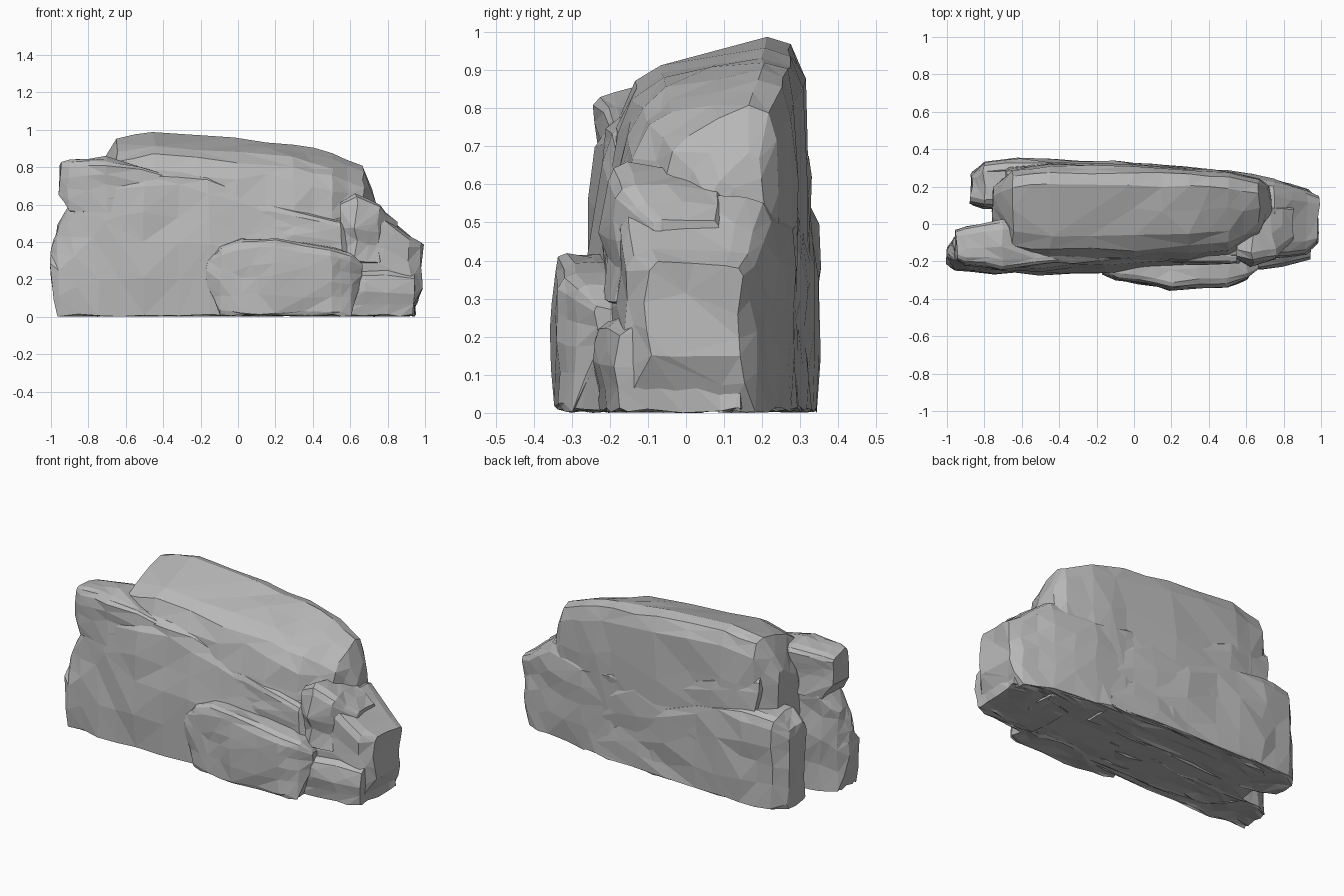
import bpy
import bmesh
import random
from math import copysign, cos, pi, sin
from mathutils import Vector, noise

random.seed(4)
cube = bpy.data.objects.get("Cube")
if cube:
    bpy.data.objects.remove(cube, do_unlink=True)

# One stone colour
stone = bpy.data.materials.new("grey stone")
stone.use_nodes = True
GREY = (0.48, 0.48, 0.48, 1)
stone.diffuse_color = GREY
stone.node_tree.nodes["Principled BSDF"].inputs["Base Color"].default_value = GREY

SIDES = 14


def soften(value):
    """Push a sine or cosine outwards, turning a circle into a blunt block."""
    return copysign(abs(value) ** 0.35, value)


def section(front, back, low, high, lean, tilt):
    """Blunt outline whose front leans back and whose top tilts to the front."""
    outline = []
    for i in range(SIDES):
        angle = 2 * pi * i / SIDES
        across, up = soften(cos(angle)), soften(sin(angle))
        if up < 0:
            up = max(up * 1.3, -1)
        y = (front + back) / 2 + across * (back - front) / 2
        z = (low + high) / 2 + up * (high - low) / 2
        if up > 0 and across < 0:
            y += lean * up
        if up > 0.5:
            z -= tilt * (1 - across) / 2
        outline.append((y, z))
    return outline


def carve(bm, rough):
    """Break the surface into facets with chisel marks along the strata."""
    long_edges = [e for e in bm.edges if e.calc_length() > 0.1]
    bmesh.ops.subdivide_edges(bm, edges=long_edges, cuts=1)
    bmesh.ops.triangulate(bm, faces=bm.faces)
    seed = Vector((random.uniform(0, 9), random.uniform(0, 9), 0))
    for v in bm.verts:
        grounded = v.co.z < 0.02
        sample = Vector((v.co.x * 5, v.co.y * 8, v.co.z * 8)) + seed
        v.co += noise.noise_vector(sample) * rough
        if grounded:
            v.co.z = random.uniform(0, 0.015)
        v.co.z = max(v.co.z, 0)


def rock(name, stations, low=0, lift=0, lean=0, tilt=0, rough=0.022):
    """Loft through (x, front, back, top) stations; lift raises both end bottoms."""
    bm = bmesh.new()
    rings = []
    for station in stations:
        x, front, back, top = station
        is_end = station in (stations[0], stations[-1])
        base = low + lift if is_end else low
        rings.append([bm.verts.new((x, y, z))
                      for y, z in section(front, back, base, top, lean, tilt)])
    for a, b in zip(rings, rings[1:]):
        for i in range(SIDES):
            j = (i + 1) % SIDES
            bm.faces.new((a[i], a[j], b[j], b[i]))
    bm.faces.new(rings[0])
    bm.faces.new(rings[-1])
    bmesh.ops.recalc_face_normals(bm, faces=bm.faces)
    bmesh.ops.triangulate(bm, faces=bm.faces)
    carve(bm, rough)
    mesh = bpy.data.meshes.new(name)
    bm.to_mesh(mesh)
    bm.free()
    mesh.materials.append(stone)
    obj = bpy.data.objects.new(name, mesh)
    bpy.context.collection.objects.link(obj)
    facet = obj.modifiers.new("broad facets", 'DECIMATE')
    facet.ratio = 0.7


# Tall central mass, narrowing towards the back at its right end
rock("central_ridge", [
    (-.75, -.05, .2, .8), (-.65, -.2, .3, .98), (-.45, -.22, .32, 1.02),
    (0, -.22, .32, .98), (.3, -.2, .3, .95), (.5, -.18, .28, .9),
    (.67, -.1, .24, .84), (.73, 0, .2, .7)], lean=0.05, tilt=0.12)

# Lower right end, stepping down
rock("right_shoulder", [
    (.1, -.2, .3, .6), (.5, -.2, .29, .55), (.75, -.18, .24, .57),
    (.92, -.17, .18, .43), (.98, -.1, .14, .4)], lift=0.15)
rock("right_foot", [
    (.55, -.24, .1, .25), (.8, -.22, .18, .25), (.94, -.18, .15, .23)])
rock("right_knob", [
    (.55, -.18, .05, .6), (.63, -.21, .1, .65), (.75, -.19, .1, .6),
    (.85, -.1, .1, .5)], low=0.3, lift=0.05, rough=0.03)
rock("front_ledge", [
    (.05, -.2, 0, .61), (.3, -.22, 0, .58), (.56, -.22, 0, .51),
    (.6, -.18, 0, .46)], low=0.3)

# Long slab along the front left, leaning back above its foot
rock("front_slab", [
    (-1, -.22, -.13, .36), (-.96, -.24, -.07, .5), (-.88, -.25, -.02, .64),
    (-.75, -.26, 0, .77), (-.5, -.27, 0, .8), (-.15, -.26, 0, .76),
    (.15, -.24, 0, .64), (.5, -.22, 0, .5)], lift=0.2, lean=0.05)
rock("left_upper_chunk", [
    (-.95, -.18, -.04, .82), (-.9, -.22, -.02, .84), (-.7, -.24, .02, .85),
    (-.35, -.2, 0, .75)], low=0.56, lift=0.1)

# Layered slabs on the back, sinking to the ground towards the right
rock("back_slab", [
    (-.87, .1, .27, .48), (-.8, .08, .33, .55), (-.6, .08, .35, .56),
    (-.3, .08, .34, .52), (.1, .08, .32, .35), (.4, .08, .29, .15)], lift=0.02)
rock("back_upper_layer", [
    (-.68, .1, .3, .75), (-.4, .1, .33, .7), (.1, .1, .32, .55),
    (.4, .1, .28, .35)], low=0.1)

# Boulder leaning on the front
rock("front_boulder", [
    (-.17, -.26, -.15, .32), (-.09, -.3, -.15, .38), (.02, -.32, -.15, .42),
    (.2, -.35, -.15, .41), (.5, -.34, -.15, .37), (.6, -.29, -.15, .34),
    (.66, -.24, -.15, .28)], low=0.015, lift=0.15)
